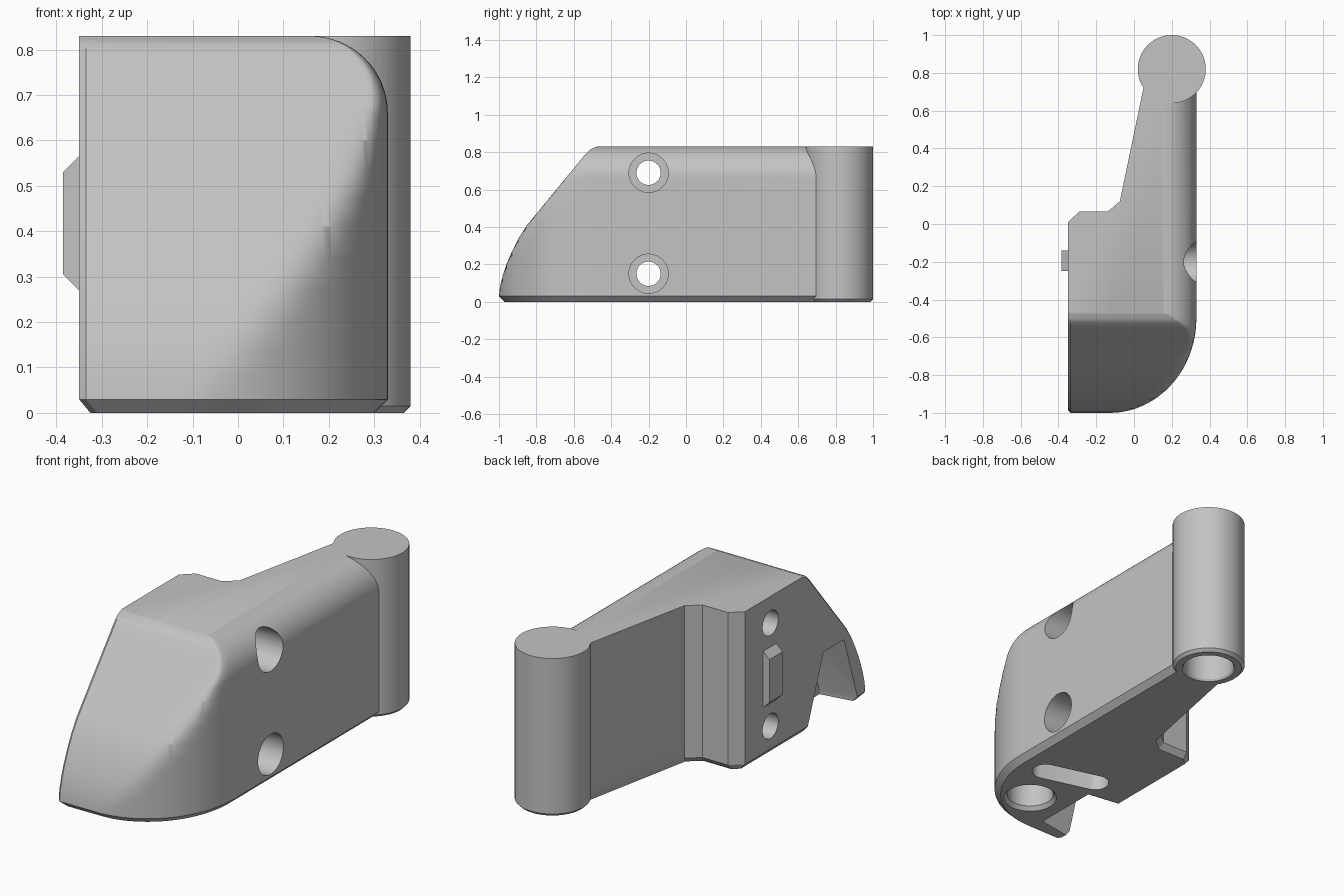
import bpy, bmesh, math
from mathutils import Vector

if "Cube" in bpy.data.objects:
    bpy.data.objects.remove(bpy.data.objects["Cube"])

TOP, FILLET = 0.83, 0.17
mat = bpy.data.materials.new("light_grey")
mat.use_nodes = True
mat.diffuse_color = (0.55, 0.55, 0.55, 1)
mat.node_tree.nodes["Principled BSDF"].inputs["Base Color"].default_value = (0.55, 0.55, 0.55, 1)


def loft(name, rings):
    """Closed solid through rings that share a point count."""
    bm = bmesh.new()
    loops = [[bm.verts.new(p) for p in ring] for ring in rings]
    n = len(loops[0])
    for a, b in zip(loops, loops[1:]):
        for i in range(n):
            j = (i + 1) % n
            bm.faces.new((a[i], a[j], b[j], b[i]))
    bm.faces.new(loops[0][::-1])
    bm.faces.new(loops[-1])
    bmesh.ops.recalc_face_normals(bm, faces=bm.faces)
    mesh = bpy.data.meshes.new(name)
    bm.to_mesh(mesh)
    bm.free()
    mesh.materials.append(mat)
    obj = bpy.data.objects.new(name, mesh)
    bpy.context.collection.objects.link(obj)
    return obj


def circle(cx, cy, r, n=48, start=0.0, sweep=math.tau):
    return [(cx + r * math.cos(start + sweep * i / n),
             cy + r * math.sin(start + sweep * i / n)) for i in range(n)]


def turned_z(name, cx, cy, steps):
    return loft(name, [[(x, y, z) for x, y in circle(cx, cy, r, 64)] for r, z in steps])


def along_x(name, steps):
    return loft(name, [[(x, y, z) for y, z in pts] for x, pts in steps])


# Side profile of the nose: height -> foremost y
NOSE = [(0.03, -1), (0.08, -0.995), (0.14, -0.98), (0.2, -0.96), (0.27, -0.93),
        (0.34, -0.895), (0.41, -0.85), (0.79, -0.537), (0.815, -0.512), (0.83, -0.475)]


def nose_y(z):
    for (z0, y0), (z1, y1) in zip(NOSE, NOSE[1:]):
        if z <= z1:
            return y0 + (y1 - y0) * (z - z0) / (z1 - z0)
    return NOSE[-1][1]


def smooth_max(a, b, k):
    h = max(k - abs(a - b), 0) / k
    return max(a, b) + h * h * k / 4


def body_ring(z, inset, front, edge=0.0):
    """Horizontal outline, with the rounded nose clipped by the slope."""
    k = max(0.002, min(0.08, 0.3 * (front + 1)))
    ring = [(0.33 - inset, 0.72)]
    side = [(0.33 - inset, y) for y in (-0.36, -0.4, -0.43, -0.45, -0.465, -0.48)]
    for i in range(41):
        a = math.pi / 2 * i / 40
        side.append((-0.13 + (0.46 - inset) * math.cos(a), -0.5 - (0.5 - inset) * math.sin(a)))
    ring += [(x, smooth_max(y, front, k)) for x, y in side]
    left = -0.35 + edge
    ring += [(left + 0.015, front), (left, front + 0.015), (left, 0.01),
             (-0.29, 0.065 - edge), (-0.14 + edge / 2, 0.065 - edge),
             (-0.075 + edge / 2, 0.12 - edge), (0.05 + edge / 2, 0.72), (0.07 + edge / 2, 0.8)]
    return [(x, y, z) for x, y in ring]


# Main body: chamfered foot, sloped nose, rounded shoulder
rings = [body_ring(0, 0.03, -0.97, 0.025)]
start = TOP - FILLET
for z in [p[0] for p in NOSE if p[0] < start] + [0.47, 0.53, 0.6]:
    rings.append(body_ring(z, 0, nose_y(z)))
for i in range(17):
    a = math.pi / 2 * i / 16
    z = start + FILLET * math.sin(a)
    rings.append(body_ring(z, FILLET * (1 - math.cos(a)), nose_y(z)))
rings.sort(key=lambda r: r[0][2])
body = loft("bracket_body", rings)

# Parts to add: hinge barrel and locating tab
barrel = turned_z("hinge_barrel", 0.2, 0.82, [(0.165, 0), (0.18, 0.015), (0.18, TOP)])


def tab_rect(z0, z1):
    return [(-0.25, z0), (-0.14, z0), (-0.14, z1), (-0.25, z1)]


tab = along_x("locating_tab", [(-0.385, tab_rect(0.305, 0.53)), (-0.35, tab_rect(0.27, 0.565)),
                               (-0.3, tab_rect(0.27, 0.565))])

# Parts to cut: screw holes with counterbores
cutters = []
for z in (0.15, 0.69):
    small, big = circle(-0.2, z, 0.065), circle(-0.2, z, 0.105)
    cutters.append(along_x("screw_hole", [(-0.5, small), (0.12, small), (0.12, big), (0.5, big)]))

# Pin bore in the barrel and round socket under the nose
cutters.append(turned_z("pin_bore", 0.2, 0.82, [(0.145, -0.02), (0.125, 0.01), (0.125, 0.7)]))
cutters.append(turned_z("nose_socket", 0.05, -0.75, [(0.15, -0.02), (0.115, 0.02), (0.115, 0.25)]))

# Slanted slot in the underside
p, q = Vector((0.16, -0.495)), Vector((-0.1, -0.425))
ang = math.atan2((p - q).y, (p - q).x)
slot = circle(p.x, p.y, 0.07, 20, ang - math.pi / 2, math.pi)
slot += circle(q.x, q.y, 0.07, 20, ang + math.pi / 2, math.pi)
cutters.append(loft("under_slot", [[(x, y, z) for x, y in slot] for z in (-0.05, 0.25)]))

# Tapered notch in the left face of the nose
notch = [(-0.5, -0.05), (-0.51, 0.03), (-0.64, 0.37), (-0.81, 0.37), (-0.92, 0.03), (-0.93, -0.05)]
inner = [(y * 0.85 - 0.105, z) for y, z in notch]
cutters.append(along_x("side_notch", [(-0.5, notch), (-0.35, notch), (-0.15, inner)]))

# Combine everything into one solid
for operation, tools in (("UNION", [barrel, tab]), ("DIFFERENCE", cutters)):
    for tool in tools:
        mod = body.modifiers.new(tool.name, "BOOLEAN")
        mod.operation, mod.solver, mod.object = operation, "EXACT", tool
bpy.context.view_layer.update()
result = bpy.data.meshes.new_from_object(body.evaluated_get(bpy.context.evaluated_depsgraph_get()))
body.modifiers.clear()
body.data = result
for tool in [barrel, tab] + cutters:
    bpy.data.objects.remove(tool)

bpy.ops.object.select_all(action="DESELECT")
body.select_set(True)
bpy.context.view_layer.objects.active = body
bpy.ops.object.shade_smooth_by_angle(angle=math.radians(28))
